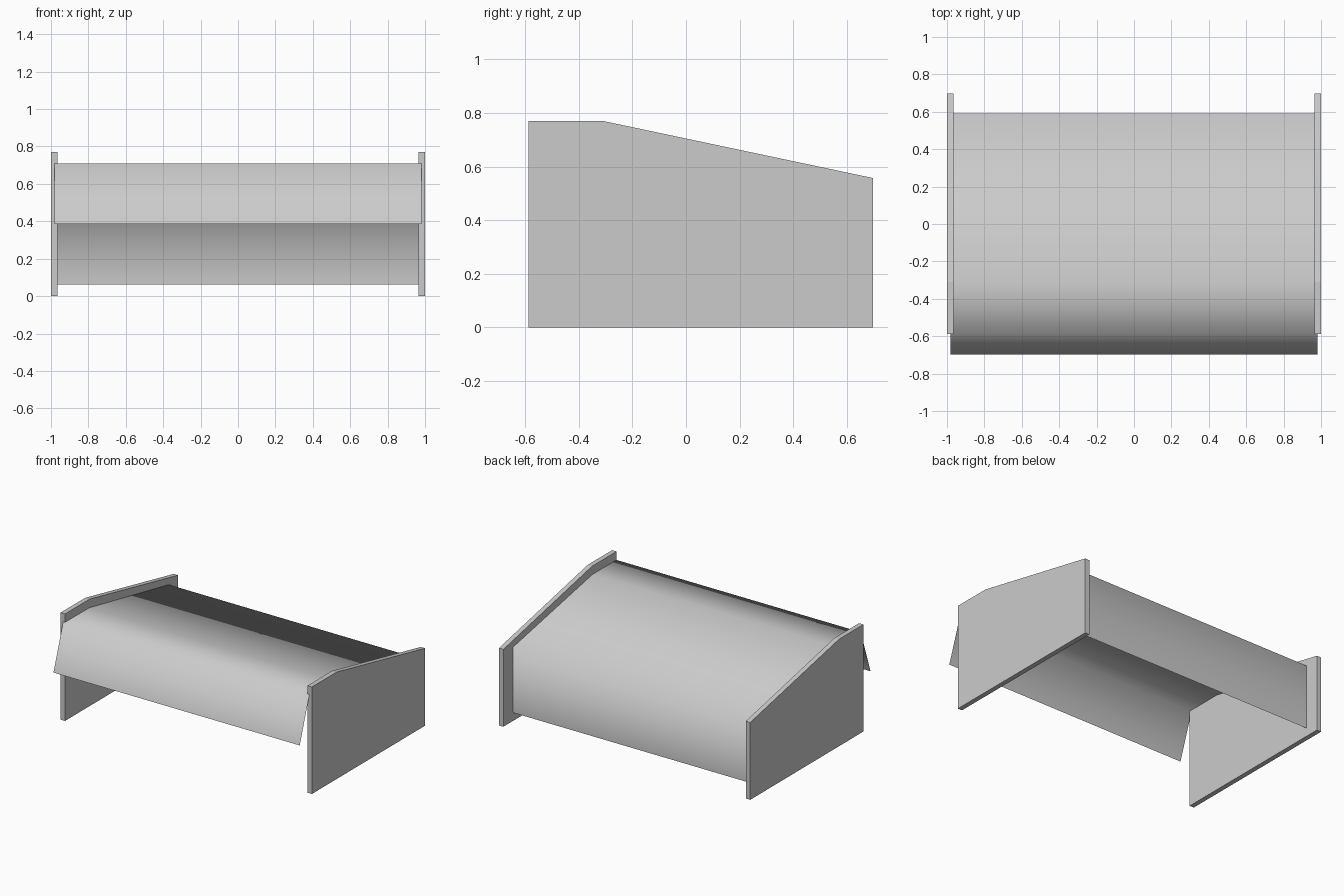
import bpy
import bmesh

cube = bpy.data.objects.get("Cube")
if cube:
    bpy.data.objects.remove(cube)

# Single plain material
grey = bpy.data.materials.new("plain_grey")
grey.use_nodes = True
colour = (0.6, 0.6, 0.6, 1.0)
grey.diffuse_color = colour
grey.node_tree.nodes["Principled BSDF"].inputs["Base Color"].default_value = colour


def extrude_profile(name, profile, x0, x1, solid, smooth):
    """Sweep a (y, z) profile along x, as a closed slab or an open sheet."""
    bm = bmesh.new()
    a = [bm.verts.new((x0, y, z)) for y, z in profile]
    b = [bm.verts.new((x1, y, z)) for y, z in profile]
    n = len(profile)
    for i in range(n if solid else n - 1):
        j = (i + 1) % n
        bm.faces.new((a[i], b[i], b[j], a[j]))
    if solid:
        bm.faces.new(a)
        bm.faces.new(b[::-1])
        bmesh.ops.recalc_face_normals(bm, faces=bm.faces[:])
    for f in bm.faces:
        f.smooth = smooth
    mesh = bpy.data.meshes.new(name)
    bm.to_mesh(mesh)
    bm.free()
    mesh.materials.append(grey)
    obj = bpy.data.objects.new(name, mesh)
    bpy.context.collection.objects.link(obj)
    return obj


# Side panels with sloping top edges
panel = [(-0.588, 0), (0.698, 0), (0.698, 0.557), (-0.31, 0.77), (-0.588, 0.77)]
for name, x0, x1 in (("right_panel", -1.0, -0.965), ("left_panel", 0.965, 1.0)):
    extrude_profile(name, panel, x0, x1, True, False)

# Thin folded sheet: front flap, level front, sloping top and upright back
sheet = [(-0.698, 0.386), (-0.588, 0.709), (-0.315, 0.709), (0.591, 0.53), (0.591, 0.061)]
extrude_profile("folded_sheet", sheet, -0.98, 0.98, False, True)
